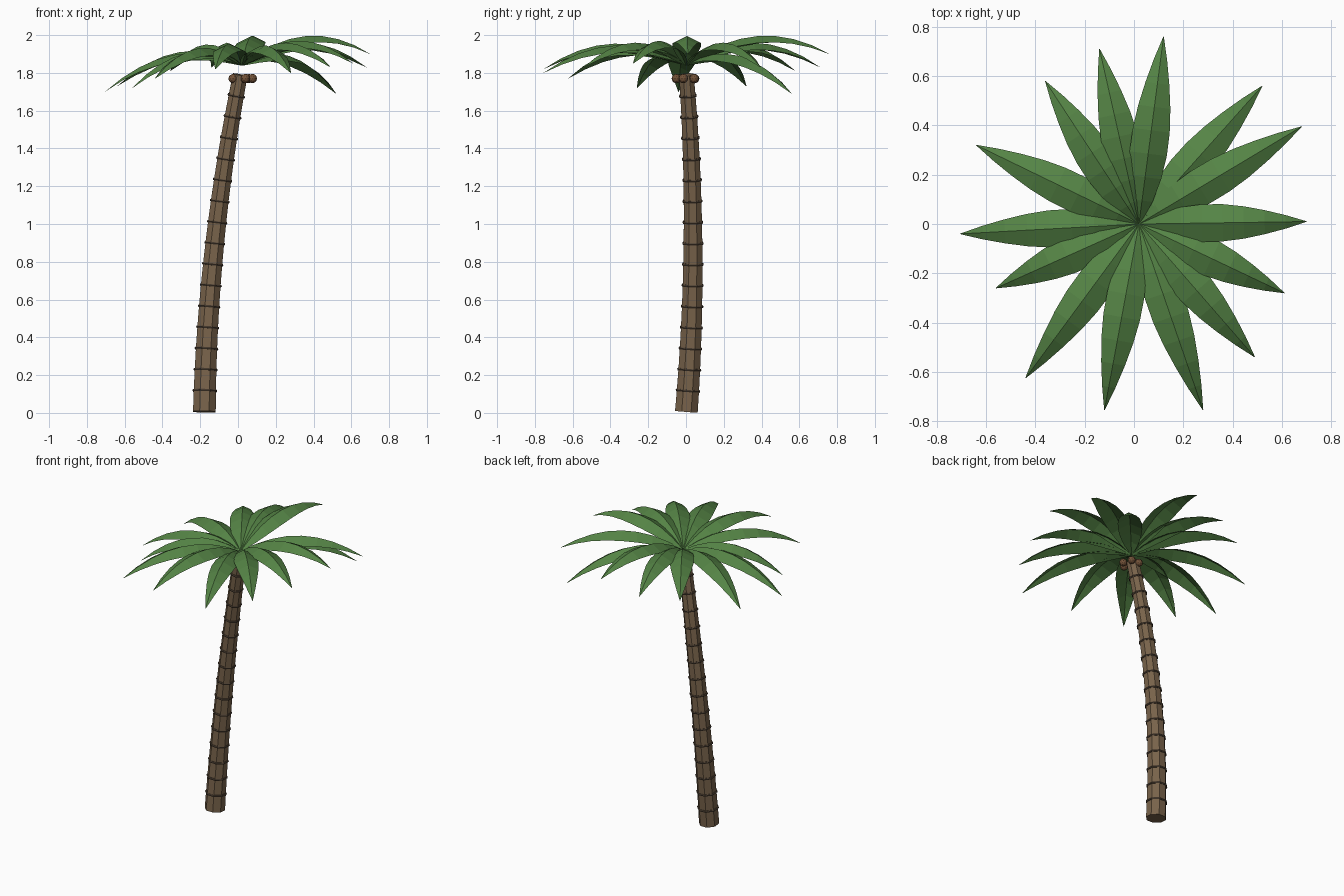
import bpy, bmesh
from math import sin, cos, pi, radians
from mathutils import Vector

if "Cube" in bpy.data.objects:
    bpy.data.objects.remove(bpy.data.objects["Cube"])


def material(name, rgb):
    m = bpy.data.materials.new(name)
    m.diffuse_color = (*rgb, 1)
    m.use_nodes = True
    m.node_tree.nodes["Principled BSDF"].inputs["Base Color"].default_value = m.diffuse_color
    return m


BARK = material("bark", (0.19, 0.125, 0.07))
RING = material("ring_bark", (0.09, 0.062, 0.04))
LEAF = material("leaf", (0.09, 0.23, 0.06))
NUT = material("nut_shell", (0.17, 0.085, 0.04))


def finish(name, bm, mat):
    me = bpy.data.meshes.new(name)
    bm.to_mesh(me)
    bm.free()
    me.materials.append(mat)
    ob = bpy.data.objects.new(name, me)
    bpy.context.collection.objects.link(ob)
    return ob


SIDES, SEGS, TOP = 8, 16, 1.79


def path(s):
    return Vector((-0.178 + 0.03 * s + 0.16 * s * s, 0.002 + 0.14 * s * (1 - s), 0.006 + s * (TOP - 0.006)))


def radius(s):
    return 0.065 - 0.023 * s


def section(bm, s, r, offset=0.0):
    """Octagon perpendicular to the trunk path."""
    tangent = (path(s + 0.01) - path(s - 0.01)).normalized()
    q = Vector((0, 0, 1)).rotation_difference(tangent)
    c = path(s) + tangent * offset
    return [bm.verts.new(c + q @ Vector((r * cos(2 * pi * (i + 0.5) / SIDES),
                                         r * sin(2 * pi * (i + 0.5) / SIDES), 0)))
            for i in range(SIDES)]


def bridge(bm, a, b):
    for i in range(SIDES):
        j = (i + 1) % SIDES
        bm.faces.new((a[i], a[j], b[j], b[i]))


# Curved tapering trunk
bm = bmesh.new()
loops = [section(bm, k / SEGS, radius(k / SEGS)) for k in range(SEGS + 1)]
for a, b in zip(loops, loops[1:]):
    bridge(bm, a, b)
bm.faces.new(loops[0][::-1])
bm.faces.new(loops[-1])
finish("trunk", bm, BARK)

# Raised growth rings
for k in range(1, SEGS):
    s = k / SEGS
    bm = bmesh.new()
    tube = [section(bm, s, radius(s) + 0.007 * cos(a * pi / 3), 0.007 * sin(a * pi / 3)) for a in range(6)]
    for a in range(6):
        bridge(bm, tube[a - 1], tube[a])
    bmesh.ops.recalc_face_normals(bm, faces=bm.faces)
    finish(f"trunk_ring_{k}", bm, RING)

# Nuts under the crown
for k, deg in enumerate((-75, -15, 55, 120, 195)):
    bm = bmesh.new()
    bmesh.ops.create_icosphere(bm, subdivisions=2, radius=0.025)
    a = radians(deg)
    bmesh.ops.translate(bm, verts=bm.verts, vec=(0.025 + 0.053 * cos(a), 0.053 * sin(a), 1.77))
    finish(f"nut_{k + 1}", bm, NUT)

# Fronds: folded arching blades from the crown centre to each tip
CROWN = Vector((0.02, 0.0, 1.84))
TIPS = [(0.70, 0.01, 1.90), (0.61, -0.28, 1.85), (0.49, -0.54, 1.83), (0.28, -0.755, 1.80),
        (-0.12, -0.755, 1.82), (-0.44, -0.625, 1.77), (-0.56, -0.26, 1.72), (-0.705, -0.04, 1.70),
        (-0.64, 0.32, 1.73), (-0.36, 0.58, 1.81), (-0.14, 0.71, 1.83), (0.12, 0.76, 1.90),
        (0.52, 0.56, 1.69), (0.68, 0.395, 1.83)]
STEPS, SAG = 8, 0.5
for k, tip in enumerate(TIPS):
    bm = bmesh.new()
    span = Vector(tip) - CROWN
    side = Vector((-span.y, span.x, 0)).normalized()
    rows = []
    for i in range(STEPS + 1):
        t = i / STEPS
        mid = CROWN + span * t + Vector((0, 0, SAG * t * (1 - t)))
        w = 0.004 + 0.073 * sin(pi * t ** 0.82) if i < STEPS else 0.001
        drop = Vector((0, 0, -0.5 * w))
        rows.append([bm.verts.new(p) for p in (mid + side * w + drop, mid, mid - side * w + drop)])
    for a, b in zip(rows, rows[1:]):
        for j in (0, 1):
            bm.faces.new((a[j], a[j + 1], b[j + 1], b[j]))
    finish(f"frond_{k + 1}", bm, LEAF)
    bm = None
